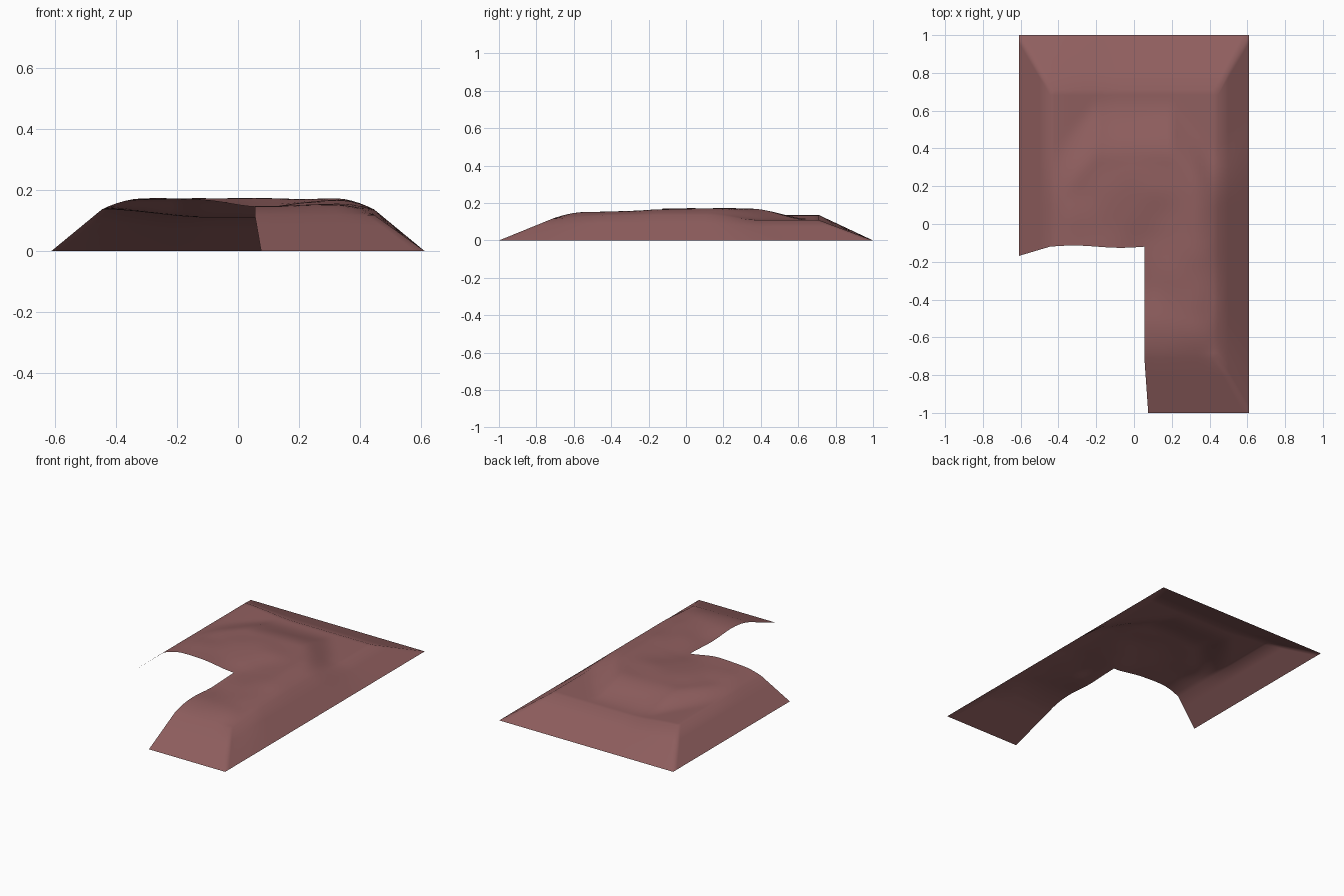
import bpy, bmesh, math
from mathutils import Vector, noise

cube = bpy.data.objects.get("Cube")
if cube:
    bpy.data.objects.remove(cube, do_unlink=True)

HALF_X, HALF_Y = 0.61, 1.0      # foot of the mound
TOP_X, TOP_Y = 0.445, 0.71      # crest where the banks meet the plateau
NOTCH_X, NOTCH_Y = 0.055, -0.12  # inner corner of the L


def smooth(t):
    t = max(0.0, min(1.0, t))
    return t * t * (3 - 2 * t)


def ease_out(t):
    t = max(0.0, min(1.0, t))
    return 1 - (1 - t) ** 2


def height(x, y):
    """Plateau height: a low rim, a raised swell and a shallow hollow by the notch."""
    side = ease_out((TOP_X - abs(x)) / 0.14)
    back = smooth((0.67 - y - 1.2 * max(0, abs(x) - 0.2)) / 0.33)
    front = ease_out((y + TOP_Y) / 0.2)
    raised = side * back * front
    rim = 0.136 - 0.018 * smooth((-y - 0.4) / 0.3)
    rim -= 0.027 * smooth((x + TOP_X) / 0.35) * smooth((y - 0.1) / 0.3)
    peak = 0.170 - 0.018 * smooth((-0.1 - y) / 0.4)
    hollow = 0.024 * math.exp(-((x - 0.08) / 0.13) ** 2) * smooth((0.2 - y) / 0.3)
    hollow *= smooth((y + TOP_Y) / 0.5)
    ripple = 0.005 * noise.noise(Vector((x * 6, y * 6, 0.3))) * raised
    return rim + (peak - rim) * raised - hollow + ripple


# Plateau grid, with lines on the notch edges
def spaced(a, b, n):
    return [a + (b - a) * i / n for i in range(n)]


xs = spaced(-TOP_X, NOTCH_X, 20) + spaced(NOTCH_X, TOP_X, 16) + [TOP_X]
ys = spaced(-TOP_Y, NOTCH_Y, 22) + spaced(NOTCH_Y, TOP_Y, 30) + [TOP_Y]
bm = bmesh.new()
grid = [[bm.verts.new((x, y, height(x, y))) for x in xs] for y in ys]
for j in range(len(ys) - 1):
    for i in range(len(xs) - 1):
        if xs[i + 1] > NOTCH_X + 1e-4 or ys[j] > NOTCH_Y - 1e-4:
            bm.faces.new((grid[j][i], grid[j][i + 1], grid[j + 1][i + 1], grid[j + 1][i]))

# Sloping banks from the outer crest down to the ground
j0, i0 = ys.index(NOTCH_Y), xs.index(NOTCH_X)
crest = [grid[0][i] for i in range(i0, len(xs))]
crest += [row[-1] for row in grid[1:]]
crest += [grid[-1][i] for i in range(len(xs) - 2, -1, -1)]
crest += [grid[j][0] for j in range(len(ys) - 2, j0 - 1, -1)]
upper = crest
for step in (0.33, 0.67, 1.0):
    lower = []
    for v in crest:
        foot = Vector((v.co.x * HALF_X / TOP_X, v.co.y * HALF_Y / TOP_Y, 0))
        lower.append(bm.verts.new(v.co.lerp(foot, step)))
    for k in range(len(crest) - 1):
        bm.faces.new((upper[k], lower[k], lower[k + 1], upper[k + 1]))
    upper = lower

# Gentle wave along the cut edge of the left side
for v in grid[j0][1:i0]:
    v.co.y += 0.006 * math.sin((v.co.x + TOP_X) * 4 * math.pi)

bmesh.ops.delete(bm, geom=[v for v in bm.verts if not v.link_faces], context='VERTS')
mesh = bpy.data.meshes.new("earth_mound")
bm.to_mesh(mesh)
bm.free()

# Red clay
clay = bpy.data.materials.new("red_clay")
clay.use_nodes = True
colour = (0.28, 0.115, 0.115, 1)
clay.diffuse_color = colour
clay.node_tree.nodes["Principled BSDF"].inputs["Base Color"].default_value = colour
mesh.materials.append(clay)

mound = bpy.data.objects.new("earth_mound", mesh)
bpy.context.collection.objects.link(mound)
bpy.ops.object.select_all(action='DESELECT')
mound.select_set(True)
bpy.context.view_layer.objects.active = mound
bpy.ops.object.shade_smooth_by_angle(angle=math.radians(70))
